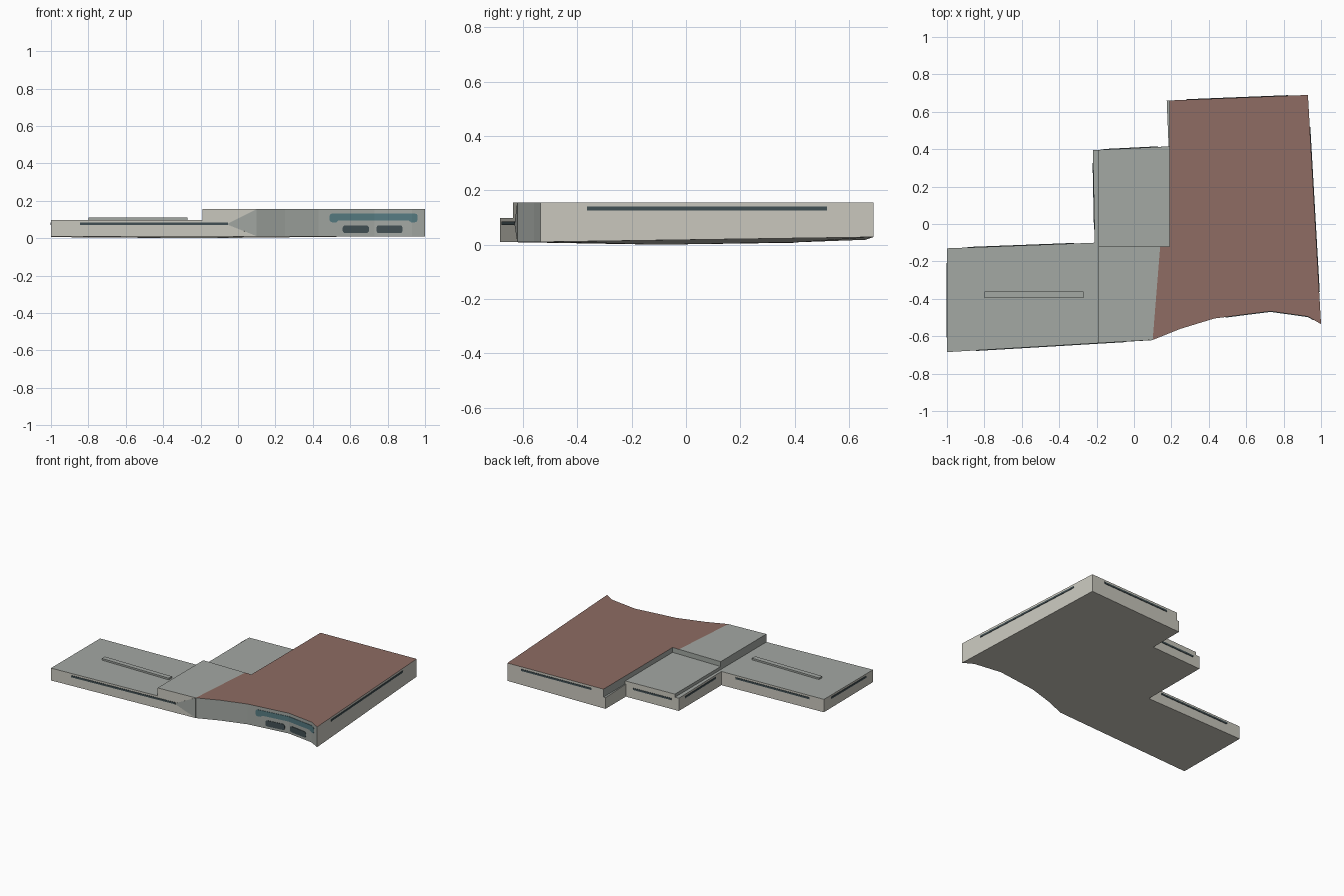
import bpy, bmesh
from mathutils import Vector

if "Cube" in bpy.data.objects:
    bpy.data.objects.remove(bpy.data.objects["Cube"])


def material(name, rgb):
    m = bpy.data.materials.new(name)
    lin = [((c / 255 + 0.055) / 1.055) ** 2.4 for c in rgb]
    m.diffuse_color = (*lin, 1)
    m.use_nodes = True
    m.node_tree.nodes["Principled BSDF"].inputs["Base Color"].default_value = m.diffuse_color
    return m


MATS = [material("beige wall", (203, 201, 191)), material("grey roof", (163, 168, 163)),
        material("brown roof", (142, 108, 99)), material("dark glass", (66, 80, 84)),
        material("teal glass", (86, 123, 130))]
BEIGE, GREY, BROWN, DARK, TEAL = range(5)


def finish(name, bm):
    bmesh.ops.recalc_face_normals(bm, faces=bm.faces)
    me = bpy.data.meshes.new(name)
    bm.to_mesh(me)
    bm.free()
    for m in MATS:
        me.materials.append(m)
    ob = bpy.data.objects.new(name, me)
    bpy.context.collection.objects.link(ob)
    return ob


def prism(name, outline, low, top, roof, sides, floor=None):
    """Upright block; sides[i] colours the wall after point i, None leaves it open."""
    n = len(outline)
    bm = bmesh.new()
    lows = low if isinstance(low, list) else [low] * n
    a = [bm.verts.new((x, y, z)) for (x, y), z in zip(outline, lows)]
    b = [bm.verts.new((x, y, top)) for x, y in outline]
    bm.faces.new(b).material_index = roof
    for i, s in enumerate(sides):
        if s is not None:
            j = (i + 1) % n
            bm.faces.new((a[i], a[j], b[j], b[i])).material_index = s
    if floor is not None:
        bm.faces.new(a[::-1]).material_index = floor
    return finish(name, bm)


def ribbon(name, columns, normal, mat, depth=0.003):
    """Thin plate on a wall from columns of (x, y, z_low, z_high)."""
    off = Vector((*normal, 0)).normalized() * depth
    bm = bmesh.new()
    rings = []
    for x, y, z0, z1 in columns:
        p, q = Vector((x, y, z0)), Vector((x, y, z1))
        rings.append([bm.verts.new(v) for v in (p + off, q + off, q - off, p - off)])
    for r, s in zip(rings, rings[1:]):
        for k in range(4):
            bm.faces.new((r[k], r[(k + 1) % 4], s[(k + 1) % 4], s[k]))
    bm.faces.new(rings[0])
    bm.faces.new(rings[-1][::-1])
    for f in bm.faces:
        f.material_index = mat
    return finish(name, bm)


# Plan corners, counter-clockwise from the front left
FACADE = [(0.10, -0.62), (0.25, -0.56), (0.43, -0.505), (0.73, -0.467), (0.93, -0.495), (1.0, -0.535)]
FL, BR, BL = (-1.0, -0.685), (0.93, 0.69), (0.175, 0.66)
MID_R, MID_L, INNER, WING = (0.185, 0.415), (-0.22, 0.395), (-0.21, -0.10), (-1.0, -0.13)
base = [FL, *FACADE, BR, BL, MID_R, MID_L, INNER, WING]
floor_z = [0.01, 0.01, 0.01, 0.01, 0.01, 0.01, 0.01, 0.028, 0.018, 0.009, 0.007, 0.0, 0.006]


def front_y(x):
    line = [FL, *FACADE]
    for (x0, y0), (x1, y1) in zip(line, line[1:]):
        if x <= x1:
            return y0 + (y1 - y0) * (x - x0) / (x1 - x0)
    return line[-1][1]


# Ground storey and raised roof blocks
LOW, MID, HIGH = 0.098, 0.12, 0.155
prism("ground_storey", base, floor_z, LOW, GREY, [BEIGE] + [GREY] * 5 + [BEIGE] * 7, BEIGE)
prism("middle_roof", [(-0.19, -0.12), (0.19, -0.12), (0.19, 0.4152), (-0.19, 0.3965)],
      LOW, MID, GREY, [None, None, BEIGE, GREY])
prism("entrance_roof", [(-0.19, front_y(-0.19)), FACADE[0], (0.14, -0.12), (-0.19, -0.12)],
      LOW, HIGH, GREY, [BEIGE, None, GREY, GREY])
prism("hall_roof", [*FACADE, BR, (0.19, 0.6606), (0.19, -0.12), (0.14, -0.12)],
      LOW, HIGH, BROWN, [GREY] * 5 + [BEIGE, BEIGE, GREY, GREY, None])
prism("roof_skylight", [(-0.8, -0.395), (-0.27, -0.395), (-0.27, -0.36), (-0.8, -0.36)],
      LOW - 0.003, 0.11, GREY, [GREY] * 4)

# Tapered grey panel where the facade starts
ribbon("facade_taper", [(-0.06, front_y(-0.06), 0.074, 0.076), (0.10, -0.62, 0.011, HIGH)],
       (0.06, -1), GREY, 0.0012)

# Window strips centred along the straight walls
strips = {"front": (FL, FACADE[0], 0.078), "right": (FACADE[-1], BR, 0.133),
          "hall_back": (BR, BL, 0.133), "middle_back": (MID_R, MID_L, 0.078),
          "middle_left": (MID_L, INNER, 0.078), "wing_back": (INNER, WING, 0.078),
          "wing_left": (WING, FL, 0.078)}
for name, (p, q, z) in strips.items():
    p, q = Vector(p), Vector(q)
    d = q - p
    cols = [(*(p + d * t), z - 0.0065, z + 0.0065) for t in (0.14, 0.86)]
    ribbon(name + "_window_strip", cols, (d.y, -d.x), DARK)


def facade_window(name, x0, x1, z0, z1, mat, dip=0.0):
    """Round-ended window that follows the bent facade."""
    r = 0.014
    w = 0.035 if dip else 0.0
    xs = {x0, x0 + r / 3, x0 + r, x1 - r, x1 - r / 3, x1}
    xs |= {p[0] for p in FACADE if x0 < p[0] < x1}
    if dip:
        xs |= {x0 + w, x0 + w + r, x1 - w, x1 - w - r}
    cols = []
    for x in sorted(xs):
        e = min(x - x0, x1 - x)
        cut = r * (1 - (max(0.0, 1 - (1 - min(e, r) / r) ** 2)) ** 0.5) * 0.85
        drop = dip if e <= w + 1e-6 else 0.0
        cols.append((x, front_y(x), z0 - drop + cut, z1 - cut))
    ribbon(name, cols, (0, -1), mat)


# Facade glazing
facade_window("upper_glazing", 0.49, 0.96, 0.096, 0.132, TEAL, 0.011)
facade_window("lower_window_left", 0.56, 0.70, 0.027, 0.069, DARK)
facade_window("lower_window_right", 0.74, 0.88, 0.027, 0.069, DARK)
